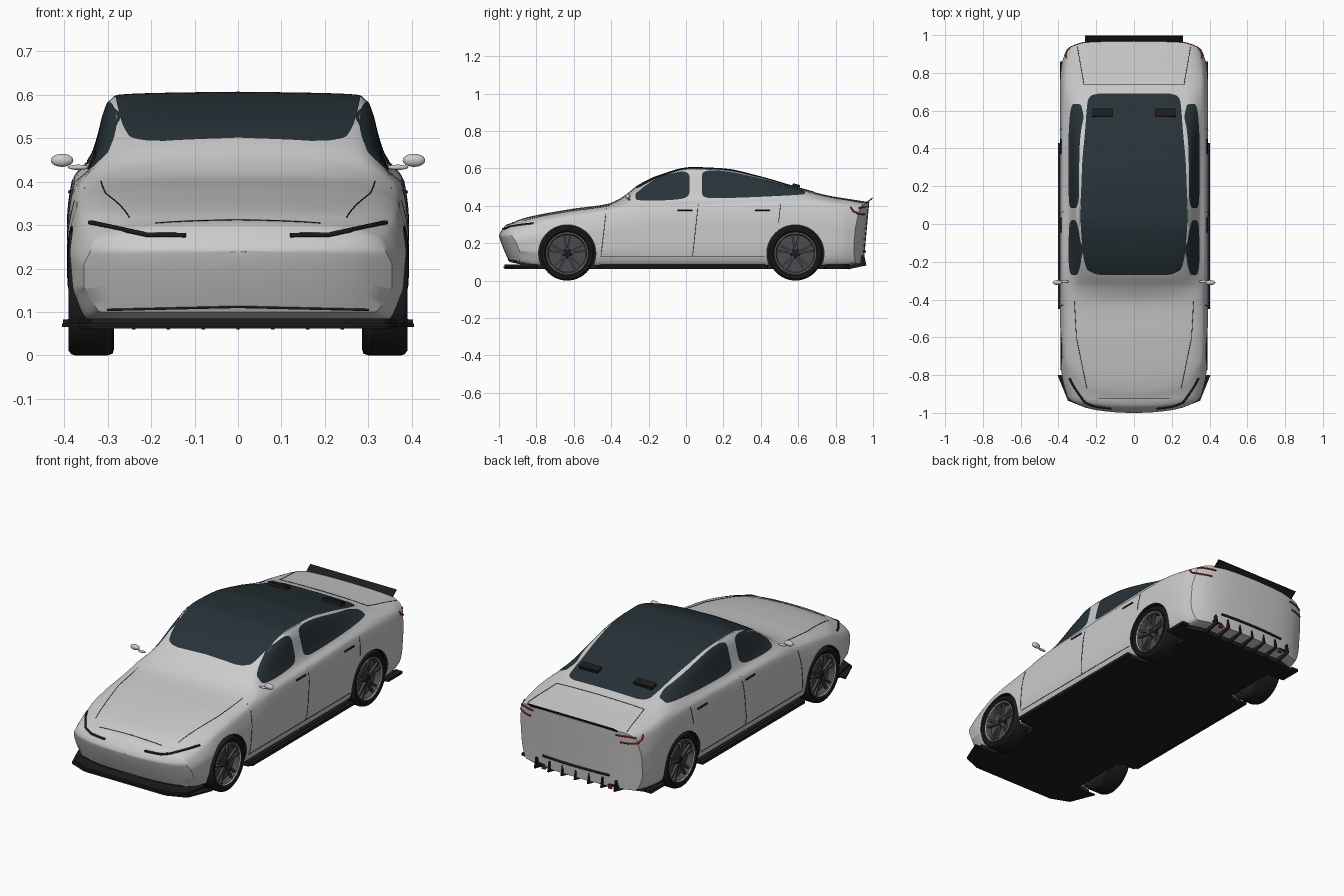
import bpy, bmesh, math
from mathutils import Vector, Matrix
from mathutils.bvhtree import BVHTree

if "Cube" in bpy.data.objects:
    bpy.data.objects.remove(bpy.data.objects["Cube"])


def mat(name, r, g, b):
    m = bpy.data.materials.new(name)
    m.diffuse_color = (r, g, b, 1)
    m.use_nodes = True
    m.node_tree.nodes["Principled BSDF"].inputs["Base Color"].default_value = m.diffuse_color
    return m


PAINT = mat("paint", .8, .8, .8)
BLACK = mat("black_trim", .012, .012, .013)
GLASS = mat("dark_glass", .02, .032, .04)
RIM = mat("dark_metal", .07, .072, .078)
RED = mat("red_light", .5, .01, .01)


def finish(ob, material=None, mirror=False, smooth=True):
    if material:
        ob.data.materials.append(material)
    if smooth and ob.type == 'MESH':
        bpy.ops.object.select_all(action='DESELECT')
        ob.select_set(True)
        bpy.context.view_layer.objects.active = ob
        bpy.ops.object.shade_smooth_by_angle(angle=math.radians(35))
    if mirror:
        ob.modifiers.new("mirror", 'MIRROR').use_mirror_merge = False
    return ob


def from_bmesh(name, bm, *args, **kw):
    me = bpy.data.meshes.new(name)
    bmesh.ops.recalc_face_normals(bm, faces=bm.faces)
    bm.to_mesh(me)
    bm.free()
    ob = bpy.data.objects.new(name, me)
    bpy.context.collection.objects.link(ob)
    return finish(ob, *args, **kw)


def grid(rows, loop=False, caps=False):
    bm = bmesh.new()
    vs = [[bm.verts.new(p) for p in row] for row in rows]
    n = len(rows[0])
    for a, b in zip(vs, vs[1:]):
        for i in range(n if loop else n - 1):
            j = (i + 1) % n
            bm.faces.new((a[i], a[j], b[j], b[i]))
    if caps:
        bm.faces.new(vs[0])
        bm.faces.new(vs[-1])
    return bm


def box(name, c, s, material, rot=0, mirror=False):
    bm = bmesh.new()
    bmesh.ops.create_cube(bm, size=1, matrix=Matrix.Translation(c) @ Matrix.Rotation(rot, 4, 'X') @ Matrix.Diagonal((*s, 1)))
    return from_bmesh(name, bm, material, mirror, smooth=False)


def pchip(xs, ys):
    """Smooth interpolation without overshoot."""
    d = [(ys[i + 1] - ys[i]) / max(xs[i + 1] - xs[i], 1e-6) for i in range(len(xs) - 1)]
    m = [d[0]] + [2 * a * b / (a + b) if a * b > 0 else 0 for a, b in zip(d, d[1:])] + [d[-1]]

    def f(x):
        i = max([k for k in range(len(d)) if xs[k] <= x] or [0])
        h = xs[i + 1] - xs[i]
        t = min(max((x - xs[i]) / max(h, 1e-6), 0), 1)
        return (ys[i] * (1 + 2 * t) * (1 - t) ** 2 + m[i] * h * t * (1 - t) ** 2
                + ys[i + 1] * t * t * (3 - 2 * t) + m[i + 1] * h * t * t * (t - 1))
    return f


# Body stations: y, top z, roof edge x, roof edge z, shoulder x, shoulder z, side x, bottom z
ST = [(-1, .30, .22, .294, .32, .268, .355, .10), (-.92, .33, .27, .32, .345, .295, .376, .085),
      (-.8, .355, .30, .344, .36, .325, .388, .08), (-.6, .385, .31, .373, .365, .35, .392, .08),
      (-.42, .41, .31, .399, .364, .378, .392, .08), (-.34, .447, .295, .425, .358, .40, .392, .08),
      (-.27, .50, .275, .476, .35, .415, .392, .08), (-.15, .56, .28, .543, .346, .425, .392, .08),
      (.03, .605, .285, .597, .345, .43, .392, .08), (.2, .598, .283, .589, .347, .435, .392, .08),
      (.4, .555, .28, .547, .35, .44, .392, .08), (.58, .503, .275, .494, .354, .44, .392, .08),
      (.75, .457, .28, .45, .36, .425, .392, .08), (.9, .432, .29, .427, .358, .40, .385, .085),
      (.98, .42, .28, .415, .345, .385, .366, .09)]
par = [pchip([s[0] for s in ST], [s[k] for s in ST]) for k in range(1, 8)]


def section(y):
    top, rx, rz, sx, sz, w, zb = [f(y) for f in par]
    h = sz - zb
    pts = [(0, top), (rx * .6, top - .3 * (top - rz)), (rx, rz), (sx, sz), (w - .012, sz - .035),
           (w, zb + .62 * h), (w, zb + .35 * h), (w - .008, zb + .05), (w - .04, zb), (0, zb)]
    s = [0]
    for a, b in zip(pts, pts[1:]):
        s.append(s[-1] + math.dist(a, b))
    fx, fz = pchip(s, [p[0] for p in pts]), pchip(s, [p[1] for p in pts])
    ts = [a + (b - a) * k / 5 for a, b in zip(s, s[1:]) for k in range(5)] + [s[-1]]
    half = [(fx(t), fz(t)) for t in ts]
    return half + [(-x, z) for x, z in half[-2:0:-1]]


def bend(x, y, z):
    """Rounds the nose and tail in plan and profile."""
    x = abs(x)
    front = .03 * (x / .3) ** 2 + .08 * (x / .4) ** 6
    front += .06 * ((.24 - z) / .15) ** 1.2 if z < .24 else .04 * ((min(z, .31) - .24) / .06) ** 1.5
    rear = -.03 * (x / .39) ** 2 - .06 * (x / .4) ** 6 - .03 * max(.42 - z, 0) / .33
    return (x, y + front * min(max((-.6 - y) / .4, 0), 1) + rear * min(max((y - .7) / .28, 0), 1), z)


def row(y, f=1):
    return [(math.copysign(1, x) * bend(x * f, y, 0)[0], bend(x * f, y, .24 + (z - .24) * f)[1], .24 + (z - .24) * f)
            for x, z in section(y)]


rings = [.02, .15, .3, .45, .6, .75, .88]
rows = [row(-1, f) for f in rings] + [row(-1 + 1.98 * i / 110) for i in range(111)] + [row(.98, f) for f in rings[::-1]]
bm = grid(rows, loop=True, caps=True)
bmesh.ops.recalc_face_normals(bm, faces=bm.faces)
TREE = BVHTree.FromBMesh(bm)
body = from_bmesh("body", bm, PAINT)

# Wheel arches cut from the body
WHEELS = {"front": -.635, "rear": .585}
for y in WHEELS.values():
    for sx in (-1, 1):
        bm = bmesh.new()
        bmesh.ops.create_cone(bm, cap_ends=True, segments=64, radius1=.153, radius2=.153, depth=.24,
                              matrix=Matrix.Translation((sx * .39, y, .145)) @ Matrix.Rotation(math.pi / 2, 4, 'Y'))
        cutter = from_bmesh("arch_cutter", bm, smooth=False)
        cutter.hide_render = True
        mod = body.modifiers.new("arch", 'BOOLEAN')
        mod.operation, mod.object, mod.solver = 'DIFFERENCE', cutter, 'EXACT'
        bpy.context.view_layer.objects.active = body
        bpy.ops.object.modifier_apply(modifier=mod.name)
        bpy.data.objects.remove(cutter)
body.data.materials.append(BLACK)
for p in body.data.polygons:
    c = p.center
    if .265 < abs(c.x) < .388 and c.z > .085 and any(math.hypot(c.y - y, c.z - .145) < .1535 for y in WHEELS.values()):
        p.material_index = 1

RAYS = {"side": lambda a, b: ((1, a, b), (-1, 0, 0)), "top": lambda a, b: ((a, b, 2), (0, 0, -1)),
        "front": lambda a, b: ((a, -2, b), (0, 1, 0)), "back": lambda a, b: ((a, 2, b), (0, -1, 0))}


def onto(view, a, b, lift=.002):
    o, d = [Vector(v) for v in RAYS[view](a, b)]
    hit, n = TREE.ray_cast(o, d)[:2]
    if hit is None:
        hit, n = TREE.find_nearest(o + d * (o.length - .4))[:2]
    return hit + n * lift * (1 if n.dot(d) < 0 else -1)


def line(name, view, pts, r=.0014, material=BLACK, mirror=True):
    """Thin strip following the body surface."""
    path = [onto(view, *[p + (q - p) * k / 8 for p, q in zip(a, b)], r * .3)
            for a, b in zip(pts, pts[1:]) for k in range(9)]
    cu = bpy.data.curves.new(name, 'CURVE')
    cu.dimensions, cu.bevel_depth, cu.bevel_resolution, cu.use_fill_caps = '3D', r, 1, True
    sp = cu.splines.new('POLY')
    sp.points.add(len(path) - 1)
    for p, co in zip(sp.points, path):
        p.co = (*co, 1)
    ob = bpy.data.objects.new(name, cu)
    bpy.context.collection.objects.link(ob)
    return finish(ob, material, mirror)


def side_window(name, lo, hi, power):
    """Rounded pane between lower and upper (y, z) curves."""
    fl, fh = [pchip(*zip(*c)) for c in (lo, hi)]
    y0, y1 = lo[0][0], lo[-1][0]
    out = []
    for i in range(49):
        s = -math.cos(math.pi * i / 48)
        y = (y0 + y1) / 2 + s * (y1 - y0) / 2
        k = max(1 - abs(s) ** power, 1e-4) ** (1 / power)
        mid, h = (fl(y) + fh(y)) / 2, (fh(y) - fl(y)) / 2 * k
        out.append([onto("side", y, mid + h * (j / 8 - 1)) for j in range(17)])
    from_bmesh(name, grid(out), GLASS, True)


# Glass
side_window("front_side_window", [(-.27, .425), (-.15, .427), (.02, .437)],
            [(-.27, .47), (-.15, .545), (-.05, .578), (.02, .592)], 5)
side_window("rear_side_window", [(.085, .437), (.3, .443), (.635, .458)],
            [(.085, .592), (.2, .584), (.4, .543), (.635, .48)], 8)
half_w = pchip([-.27, -.262, -.235, -.15, .03, .3, .5, .65, .68, .69], [.17, .21, .25, .27, .282, .275, .258, .245, .225, .19])
ys = [-.27 + .96 * (1 - math.cos(math.pi * i / 70)) / 2 for i in range(71)]
from_bmesh("glass_roof", grid([[onto("top", half_w(y) * (j / 12 - 1), y) for j in range(25)] for y in ys]), GLASS)

# Panel gaps, lights and slots
line("hood_gap", "top", [(.315, -.41), (.305, -.6), (.25, -.87)])
line("hood_front_gap", "top", [(-.19, -.925), (.19, -.925)], mirror=False)
line("trunk_side_gap", "top", [(.30, .94), (.265, .74)])
line("trunk_front_gap", "top", [(-.265, .74), (.265, .74)], mirror=False)
line("front_door_gap", "side", [(-.425, .385), (-.455, .13), (.42, .13)])
line("middle_door_gap", "side", [(.065, .405), (.035, .13)])
line("rear_door_gap", "side", [(.505, .405), (.495, .31)])
line("headlight", "front", [(.34, .305), (.28, .292), (.21, .277), (.12, .276)], .0055)
line("upper_tail_light", "back", [(.25, .393), (.31, .393), (.345, .388)], .004, RED)
line("lower_tail_light", "back", [(.27, .355), (.32, .355), (.355, .358)], .004, RED)
line("side_tail_light", "side", [(.88, .393), (.895, .37), (.92, .36)], .004, RED)
line("front_lip", "front", [(-.3, .105), (0, .112), (.3, .105)], .003, mirror=False)
line("rear_slot", "back", [(-.2, .155), (.2, .155)], .006, mirror=False)
for n, y in (("front", -.005), ("rear", .41)):
    line(n + "_door_handle", "side", [(y - .04, .376), (y + .04, .376)], .0045)

# Mirrors
for name, c, s in (("mirror_housing", (.405, -.31, .449), (.026, .013, .015)), ("mirror_stalk", (.368, -.305, .433), (.024, .008, .006))):
    bm = bmesh.new()
    bmesh.ops.create_uvsphere(bm, u_segments=20, v_segments=12, radius=1, matrix=Matrix.Translation(c) @ Matrix.Diagonal((*s, 1)))
    from_bmesh(name, bm, None, True)

# Floor with wheel notches, skirts, splitter, spoiler, vents, diffuser
half = [(.24, -.97), (.34, -.925), (.365, -.80), (.28, -.79), (.28, -.47), (.385, -.455), (.385, .42),
        (.28, .435), (.28, .74), (.37, .75), (.36, .84), (.26, .87)]
outline = half + [(-x, y) for x, y in half[::-1]]
from_bmesh("floor", grid([[(x, y, z) for x, y in outline] for z in (.062, .085)], True, True), BLACK, smooth=False)
split = [(.25, -.975), (.35, -.935), (.405, -.80), (.36, -.80)]
outline = split + [(-x, y) for x, y in split[::-1]]
from_bmesh("front_splitter", grid([[(x, y, z) for x, y in outline] for z in (.066, .074)], True, True), BLACK, smooth=False)
box("side_skirt", (.393, -.01, .075), (.02, .88, .016), BLACK, mirror=True)
box("rear_corner_skirt", (.372, .80, .077), (.04, .12, .014), BLACK, mirror=True)
box("tail_spoiler", (0, .979, .427), (.52, .046, .006), BLACK, math.radians(38))
box("roof_vent", (.165, .588, .503), (.11, .04, .026), BLACK, math.radians(-14), True)
box("diffuser_bar", (0, .935, .10), (.50, .016, .012), BLACK)
for i in range(7):
    box(f"diffuser_fin_{i + 1}", (-.24 + .08 * i, .91, .098), (.008, .10, .056), BLACK, math.radians(12))
box("rear_reflector", (.2, .94, .085), (.02, .012, .012), RED, mirror=True)


def lathe(name, prof, y, material):
    rows = [[(x, y + r * math.cos(a), .145 + r * math.sin(a)) for a in [math.tau * k / 64 for k in range(64)]] for x, r in prof]
    return from_bmesh(name, grid(rows, True), material, True)


# Wheels
for n, y in WHEELS.items():
    lathe(n + "_tyre", [(.355, .112), (.378, .112), (.388, .122), (.39, .134), (.384, .142), (.375, .145), (.30, .145),
                        (.289, .141), (.285, .13), (.29, .112), (.355, .112)], y, BLACK)
    lathe(n + "_rim", [(.385, .114), (.386, .109), (.378, .104), (.35, .10), (.348, .03), (.348, .002)], y, RIM)
    lathe(n + "_rim_ring", [(.386, .110), (.388, .108), (.384, .105), (.382, .107), (.386, .110)], y, None)
    lathe(n + "_hub", [(.35, .026), (.374, .024), (.378, .018), (.378, .001)], y, BLACK)
    lathe(n + "_inner_disc", [(.30, .112), (.30, .002)], y, BLACK)
    bm = bmesh.new()
    for k in range(5):
        for da in (-.17, .17):
            m = (Matrix.Translation((.369, y, .145)) @ Matrix.Rotation(math.tau * k / 5 + da, 4, 'X')
                 @ Matrix.Translation((0, 0, .062)) @ Matrix.Diagonal((.014, .010, .09, 1)))
            bmesh.ops.create_cube(bm, size=1, matrix=m)
    from_bmesh(n + "_spokes", bm, RIM, True, smooth=False)
